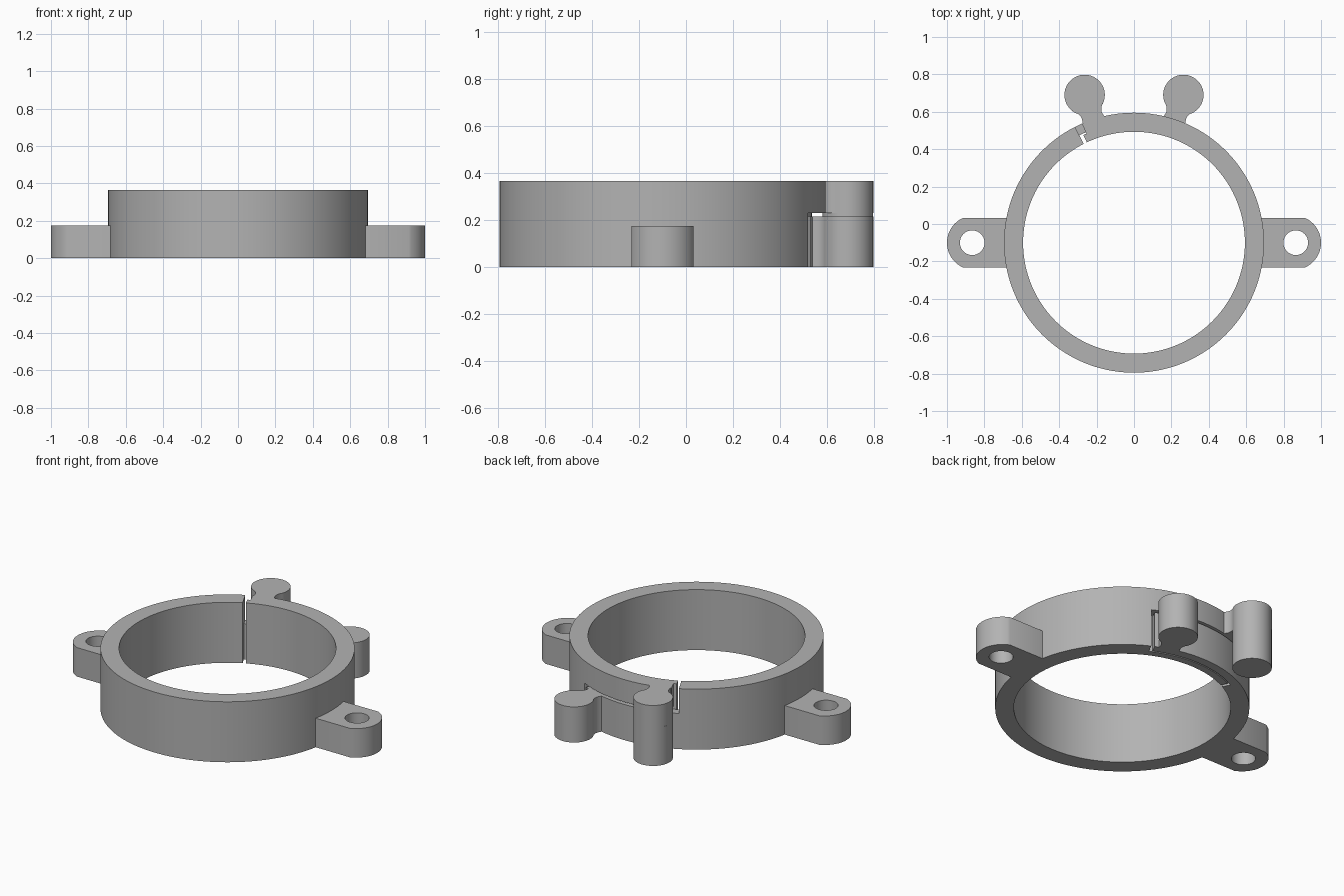
import bpy, bmesh
from math import sin, cos, radians, atan2, pi

cube = bpy.data.objects.get("Cube")
if cube:
    bpy.data.objects.remove(cube)

CY = -0.10                 # ring centre in y
R_IN, R_OUT = 0.593, 0.695
R_SPLIT = 0.636            # where the latch tongue splits from the inner wall
HEIGHT = 0.365
TONGUE_TOP = 0.215
GAP_TOP = 0.23
TAB_TOP = 0.175

grey = bpy.data.materials.new("plain grey")
grey.use_nodes = True
grey.diffuse_color = (0.45, 0.45, 0.45, 1)
grey.node_tree.nodes["Principled BSDF"].inputs["Base Color"].default_value = (0.45, 0.45, 0.45, 1)


def prisms(name, parts):
    """One object from (outline, bottom, top) extrusions."""
    bm = bmesh.new()
    for outline, z0, z1 in parts:
        face = bm.faces.new([bm.verts.new((x, y, z0)) for x, y in outline])
        out = bmesh.ops.extrude_face_region(bm, geom=[face])
        verts = [v for v in out["geom"] if isinstance(v, bmesh.types.BMVert)]
        bmesh.ops.translate(bm, verts=verts, vec=(0, 0, z1 - z0))
    bmesh.ops.recalc_face_normals(bm, faces=bm.faces)
    mesh = bpy.data.meshes.new(name)
    bm.to_mesh(mesh)
    bm.free()
    mesh.materials.append(grey)
    obj = bpy.data.objects.new(name, mesh)
    bpy.context.collection.objects.link(obj)
    return obj


def arc(cx, cy, r, a0, a1, n):
    return [(cx + r * cos(a0 + (a1 - a0) * i / n), cy + r * sin(a0 + (a1 - a0) * i / n))
            for i in range(n + 1)]


def circle(cx, cy, r, n):
    return arc(cx, cy, r, 0, 2 * pi, n)[:-1]


def sector(a0, a1, r0, r1, z0, z1):
    """Ring sector; angles in degrees from +y towards +x."""
    b0, b1 = radians(90 - a0), radians(90 - a1)
    n = max(2, int(abs(a1 - a0) / 2.5))
    outline = arc(0, CY, r0, b0, b1, n) + arc(0, CY, r1, b1, b0, n)
    return prisms("cutter", [(outline, z0, z1)])


def cut(obj, cutter):
    cutter.hide_render = True
    mod = obj.modifiers.new("cut", "BOOLEAN")
    mod.operation, mod.solver, mod.object = "DIFFERENCE", "EXACT", cutter
    bpy.context.view_layer.objects.active = obj
    bpy.ops.object.modifier_apply(modifier=mod.name)
    bpy.data.objects.remove(cutter)


# Clamp ring, split by a stepped gap that leaves an outer lower tongue
ring = prisms("clamp_ring", [(circle(0, CY, R_OUT, 144), 0, HEIGHT)])
cut(ring, prisms("cutter", [(circle(0, CY, R_IN, 144), -0.1, 0.5)]))
cut(ring, sector(-27, -23.6, R_SPLIT, 0.8, TONGUE_TOP, 0.5))               # upper outer slit
cut(ring, sector(-27, -25.2, 0.5, R_SPLIT + 0.008, -0.1, 0.5))             # inner slit
cut(ring, sector(-26.9, 26.7, R_SPLIT, R_SPLIT + 0.008, -0.1, GAP_TOP))    # behind tongue
cut(ring, sector(-26.8, 26.7, R_SPLIT, 0.8, TONGUE_TOP, GAP_TOP))          # above tongue
cut(ring, sector(25.2, 26.8, R_SPLIT, 0.8, -0.1, GAP_TOP))                 # tongue end

# Mounting tabs with rounded ends and bolt holes
tabs = []
for side, name in ((1, "left_tab"), (-1, "right_tab")):
    half, r, cx = 0.133, 0.145, 0.855
    a = atan2(half, (r * r - half * half) ** 0.5)
    outline = [(0.66, CY - half)] + arc(cx, CY, r, -a, a, 24) + [(0.66, CY + half)]
    tab = prisms(name, [([(side * x, y) for x, y in outline], 0, TAB_TOP)])
    cut(tab, prisms("cutter", [(circle(side * 0.865, CY, 0.066, 40), -0.1, 0.5)]))
    tabs.append(tab)


# Squeeze knobs: round pin with a flared neck reaching the ring
KX, KY, KR = 0.264, 0.69, 0.108


def knob_outline(side):
    pin = arc(KX, KY, KR, radians(-72), radians(200), 40)
    neck = [(0.172, 0.635), (0.175, 0.615), (0.172, 0.597), (0.163, 0.582), (0.15, 0.56),
            (0.262, 0.53), (0.274, 0.54), (0.278, 0.56), (0.286, 0.577)]
    return [(side * x, y) for x, y in pin + neck]


short_knob = prisms("short_knob", [(knob_outline(1), 0, TONGUE_TOP)])
tall_knob = prisms("tall_knob", [(knob_outline(-1), GAP_TOP, HEIGHT),
                                 (circle(-KX, KY, KR, 54), 0, GAP_TOP)])

for obj in [ring, short_knob, tall_knob] + tabs:
    bpy.ops.object.select_all(action="DESELECT")
    obj.select_set(True)
    bpy.context.view_layer.objects.active = obj
    bpy.ops.object.shade_smooth_by_angle(angle=radians(30))
